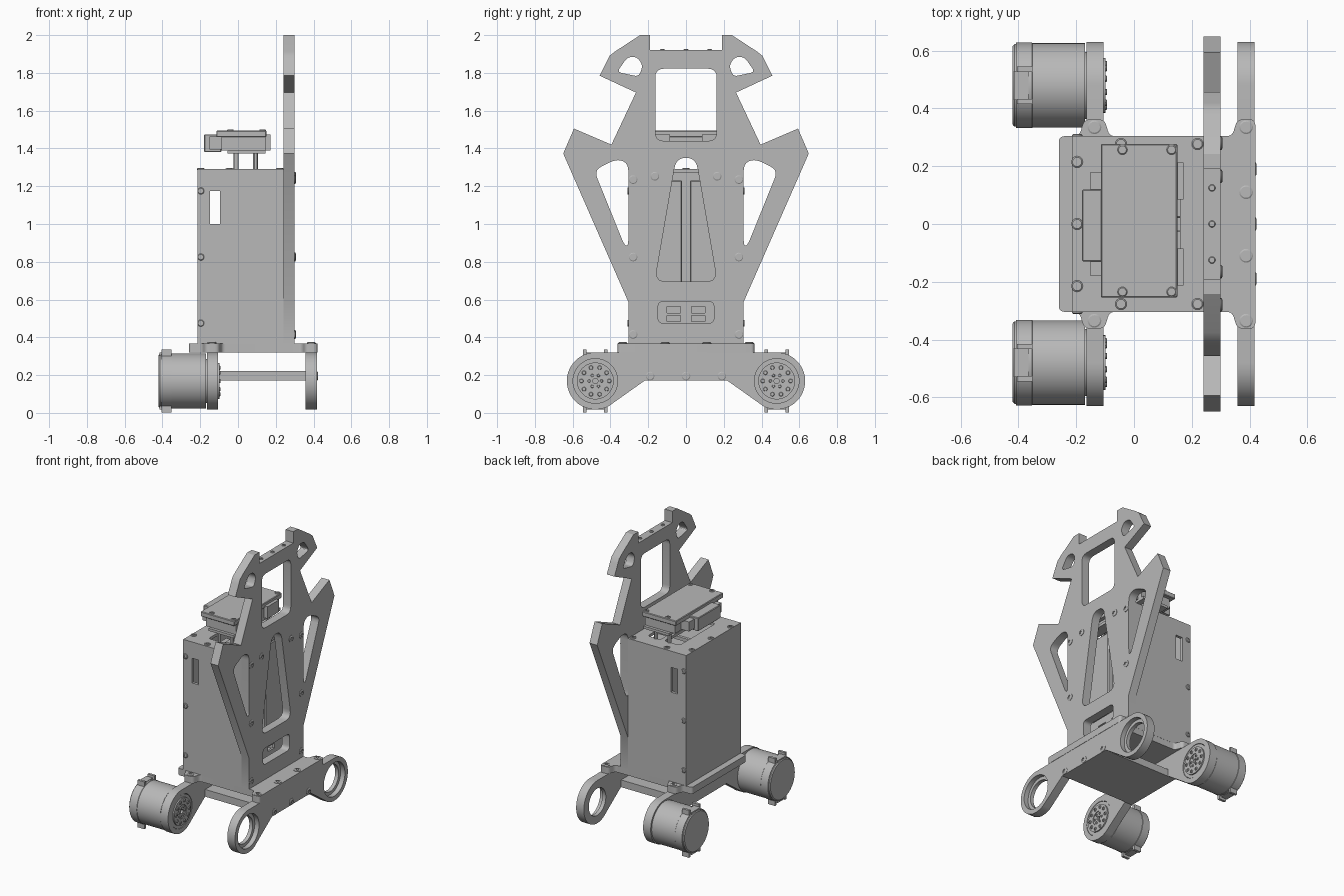
import bpy, bmesh
from math import sin, cos, pi, radians
from mathutils import Matrix, Vector

cube = bpy.data.objects.get("Cube")
if cube:
    bpy.data.objects.remove(cube)

grey = bpy.data.materials.new("machined grey")
grey.use_nodes = True
grey.diffuse_color = (0.48, 0.48, 0.48, 1)
grey.node_tree.nodes["Principled BSDF"].inputs["Base Color"].default_value = grey.diffuse_color

# Local drawing planes: columns are drawing right, drawing up, thickness direction
ALONG_X = Matrix(((0, 0, 1), (1, 0, 0), (0, 1, 0))).to_4x4()
ALONG_Y = Matrix(((1, 0, 0), (0, 0, -1), (0, 1, 0))).to_4x4()
ALONG_Z = Matrix.Identity(4)


def finish(name, mesh):
    mesh.materials.clear()
    mesh.materials.append(grey)
    mesh.polygons.foreach_set("use_smooth", [True] * len(mesh.polygons))
    mesh.set_sharp_from_angle(angle=radians(30))
    obj = bpy.data.objects.new(name, mesh)
    bpy.context.collection.objects.link(obj)
    return obj


def from_bmesh(name, bm):
    bmesh.ops.recalc_face_normals(bm, faces=bm.faces)
    mesh = bpy.data.meshes.new(name)
    bm.to_mesh(mesh)
    bm.free()
    return finish(name, mesh)


def box(name, x, y, z, bevel=0):
    bm = bmesh.new()
    bmesh.ops.create_cube(bm, size=1)
    for v in bm.verts:
        v.co = [r[0] + (c + 0.5) * (r[1] - r[0]) for r, c in zip((x, y, z), v.co)]
    if bevel:
        bmesh.ops.bevel(bm, geom=bm.edges[:], offset=bevel, segments=1, affect='EDGES')
    return from_bmesh(name, bm)


def rounded(points, radius, steps=5):
    """Round every corner of an outline."""
    out = []
    for i, p in enumerate(points):
        p, a, b = Vector(p), Vector(points[i - 1]), Vector(points[(i + 1) % len(points)])
        start = p + (a - p).normalized() * min(radius, (a - p).length * 0.45)
        end = p + (b - p).normalized() * min(radius, (b - p).length * 0.45)
        for k in range(steps + 1):
            t = k / steps
            out.append(start * (1 - t) ** 2 + p * 2 * t * (1 - t) + end * t * t)
    return out


def mirrored(half):
    """Close a half outline by reflecting it across the vertical axis."""
    return half + [(-u, v) for u, v in reversed(half)]


def flip(loop):
    return [(-p[0], p[1]) for p in loop]


def rect(u0, u1, v0, v1, radius=0.0):
    pts = [(u0, v0), (u1, v0), (u1, v1), (u0, v1)]
    return rounded(pts, radius) if radius else pts


def circle(u, v, r, n=48):
    return [(u + r * cos(2 * pi * i / n), v + r * sin(2 * pi * i / n)) for i in range(n)]


def slab(name, loops, axes, low, high):
    """Extruded outline; the loops after the first one are holes."""
    curve = bpy.data.curves.new(name, 'CURVE')
    curve.dimensions, curve.fill_mode = '2D', 'BOTH'
    curve.extrude = (high - low) / 2
    for loop in loops:
        spline = curve.splines.new('POLY')
        spline.points.add(len(loop) - 1)
        for point, p in zip(spline.points, loop):
            point.co = (p[0], p[1], 0, 1)
        spline.use_cyclic_u = True
    temp = bpy.data.objects.new(name + " outline", curve)
    bpy.context.collection.objects.link(temp)
    graph = bpy.context.evaluated_depsgraph_get()
    mesh = bpy.data.meshes.new_from_object(temp.evaluated_get(graph))
    bpy.data.objects.remove(temp)
    bm = bmesh.new()
    bm.from_mesh(mesh)
    bmesh.ops.remove_doubles(bm, verts=bm.verts, dist=0.00005)
    bm.transform(axes @ Matrix.Translation((0, 0, (low + high) / 2)))
    return from_bmesh(name, bm)


def lathe(name, profile, axes, origin, sides=64):
    """Turned part: profile of (radius, height) along the thickness direction."""
    bm = bmesh.new()
    verts = [bm.verts.new((r, 0, h)) for r, h in profile]
    edges = [bm.edges.new(e) for e in zip(verts, verts[1:])]
    bmesh.ops.spin(bm, geom=verts + edges, cent=(0, 0, 0), axis=(0, 0, 1),
                   angle=2 * pi, steps=sides, use_merge=True)
    bmesh.ops.remove_doubles(bm, verts=bm.verts, dist=0.00005)
    bm.transform(Matrix.Translation(origin) @ axes)
    return from_bmesh(name, bm)


def screw(name, axes, origin, r=0.02, sign=1):
    """Low button head with a socket."""
    profile = [(r, -0.004), (r, 0.003), (r * .8, 0.006), (r * .45, 0.006), (r * .45, 0.001), (0, 0.001)]
    return lathe(name, [(a, h * sign) for a, h in profile], axes, origin, 16)


# Tall shield plate with ears, window and slots
shield = mirrored([(0.305, 0.365), (0.305, 0.587), (0.65, 1.373), (0.593, 1.505), (0.395, 1.42),
                   (0.265, 1.696), (0.457, 1.785), (0.42, 1.86), (0.405, 1.89), (0.376, 1.913),
                   (0.243, 2.0), (0.19, 2.0), (0.19, 1.92)])
ear_hole = rounded([(0.365, 1.805), (0.25, 1.78), (0.228, 1.84), (0.26, 1.885), (0.31, 1.883)], 0.025)
side_slot = rounded([(0.487, 1.285), (0.365, 1.345), (0.305, 1.32), (0.305, 0.885), (0.325, 0.885)], 0.045)
taper = rounded(mirrored([(0.165, 0.695), (0.052, 1.35)]), 0.06)
slab("shield_plate", [shield, ear_hole, flip(ear_hole), side_slot, flip(side_slot), taper,
                      rect(-0.162, 0.162, 1.44, 1.822, 0.045), rect(-0.148, 0.148, 0.475, 0.59, 0.03)],
     ALONG_X, 0.24, 0.30)
for s in (-1, 1):
    for y, z in ((0.28, 1.235), (0.28, 0.825), (0.28, 0.415), (0.165, 1.253)):
        screw("shield_screw", ALONG_X, (0.30, s * y, z), 0.023)
for y in (-0.125, 0, 0.125):
    screw("crossbar_screw", ALONG_Z, (0.27, y, 1.92), 0.012)

# Hollow body: side walls, back wall, lid
for s in (-1, 1):
    slab("side_wall", [rect(-0.215, 0.24, 0.365, 1.29), rect(-0.148, -0.095, 1.0, 1.175)],
         ALONG_Y, s * 0.295 - 0.01, s * 0.295 + 0.01)
    for z in (0.475, 0.825, 1.175):
        screw("side_screw", ALONG_Y, (-0.197, s * 0.305, z), 0.018, -s)
box("back_wall", (-0.215, -0.195), (-0.285, 0.285), (0.365, 1.29))
slab("lid", [rect(-0.195, 0.24, -0.285, 0.285), rect(-0.09, 0.03, -0.2, 0.2, 0.02),
             rect(0.06, 0.16, -0.2, 0.2, 0.02)], ALONG_Z, 1.27, 1.29)
for x, y in ((-0.197, 0.215), (-0.197, 0), (-0.045, 0.277), (0.22, 0.277)):
    for s in ((-1, 1) if y else (1,)):
        screw("lid_screw", ALONG_Z, (x, s * y, 1.29))

# Battery packs and connector panel inside the body
for s in (-1, 1):
    box("battery_pack", (-0.08, 0.2), sorted((s * 0.02, s * 0.28)), (0.62, 1.23), 0.006)
slab("connector_panel", [rect(-0.2, 0.2, 0.44, 0.61)] +
     [rect(y, y + 0.07, z, z + 0.032) for y in (-0.1, 0.03) for z in (0.483, 0.53)],
     ALONG_X, 0.2, 0.215)

# Base plate with mounting ears
base_half = [(-0.26, 0.304), (-0.19, 0.304), (-0.172, 0.362), (-0.102, 0.362), (-0.085, 0.304),
             (0.34, 0.304), (0.357, 0.362), (0.42, 0.362)]
base = base_half + [(x, -y) for x, y in reversed(base_half)]
slab("base_plate", [rounded(base, 0.02)], ALONG_Z, 0.32, 0.368)
for s in (-1, 1):
    for x, y in ((0.388, 0.335), (0.388, 0.11), (-0.137, 0.335)):
        screw("base_screw", ALONG_Z, (x, s * y, 0.368), 0.024)

# Wheel brackets: two dumbbell plates tied by a lower tray
cy, cz = 0.48, 0.169
arc = [(cy + 0.151 * cos(radians(a)), cz + 0.151 * sin(radians(a))) for a in range(90, -119, -8)]
bracket = mirrored(arc + [(0.217, 0.172)])


def bores(r):
    return [circle(s * cy, cz, r) for s in (-1, 1)]


slab("front_bracket_inner", [bracket] + bores(0.095), ALONG_X, 0.358, 0.385)
slab("front_bracket_outer", [bracket] + bores(0.118), ALONG_X, 0.385, 0.418)
slab("motor_bracket", [bracket] + bores(0.118), ALONG_X, -0.165, -0.106)
box("lower_tray", (-0.106, 0.358), (-0.215, 0.215), (0.172, 0.223))
for y in (-0.19, 0, 0.19):
    screw("bracket_screw", ALONG_X, (0.418, y, 0.195), 0.023)

# Motors with hubs, bolt circles and clips
for s in (-1, 1):
    y = s * cy
    lathe("motor", [(0, -0.42), (0.136, -0.42), (0.143, -0.414), (0.143, -0.408), (0.148, -0.408),
                    (0.148, -0.353), (0.146, -0.351), (0.146, -0.17), (0.116, -0.17), (0.116, -0.108),
                    (0.095, -0.108), (0.095, -0.099), (0.048, -0.099), (0.048, -0.104),
                    (0.014, -0.104), (0.014, -0.12), (0, -0.12)], ALONG_X, (0, y, cz))
    for radius, count, size, x in ((0.074, 10, 0.011, -0.099), (0.033, 6, 0.008, -0.104)):
        for i in range(count):
            a = 2 * pi * i / count
            screw("hub_bolt", ALONG_X, (x, y + radius * cos(a), cz + radius * sin(a)), size)
    for v in (-1, 1):
        for dy in (-0.056, 0.056):
            box("motor_clip", (-0.405, -0.352), (y + dy - 0.009, y + dy + 0.009),
                sorted((cz + v * 0.12, cz + v * 0.167)))
        box("motor_socket", (-0.415, -0.365), (y - 0.05, y + 0.05),
            sorted((cz + v * 0.13, cz + v * 0.15)))

# Electronics module on standoffs
for x in (-0.01, 0.093):
    for y in (-0.2, 0.2):
        lathe("standoff", [(0, 1.285), (0.013, 1.285), (0.013, 1.38), (0, 1.38)], ALONG_Z, (x, y, 0), 12)
box("carrier_board", (-0.055, 0.145), (-0.25, 0.27), (1.372, 1.39))
box("module_body", (-0.088, 0.145), (-0.23, 0.25), (1.39, 1.462))
box("module_cover", (-0.115, 0.15), (-0.255, 0.277), (1.46, 1.495), 0.004)
box("rear_connector", (-0.18, -0.088), (-0.13, 0.12), (1.38, 1.475), 0.004)
box("rear_terminal", (-0.15, -0.088), (-0.18, 0.18), (1.395, 1.462))
for s in (-1, 1):
    box("front_connector", (0.145, 0.172), sorted((s * 0.085, s * 0.213)), (1.39, 1.475))
    for x in (-0.04, 0.13):
        screw("cover_screw", ALONG_Z, (x, 0.011 + s * 0.246, 1.495), 0.017)
